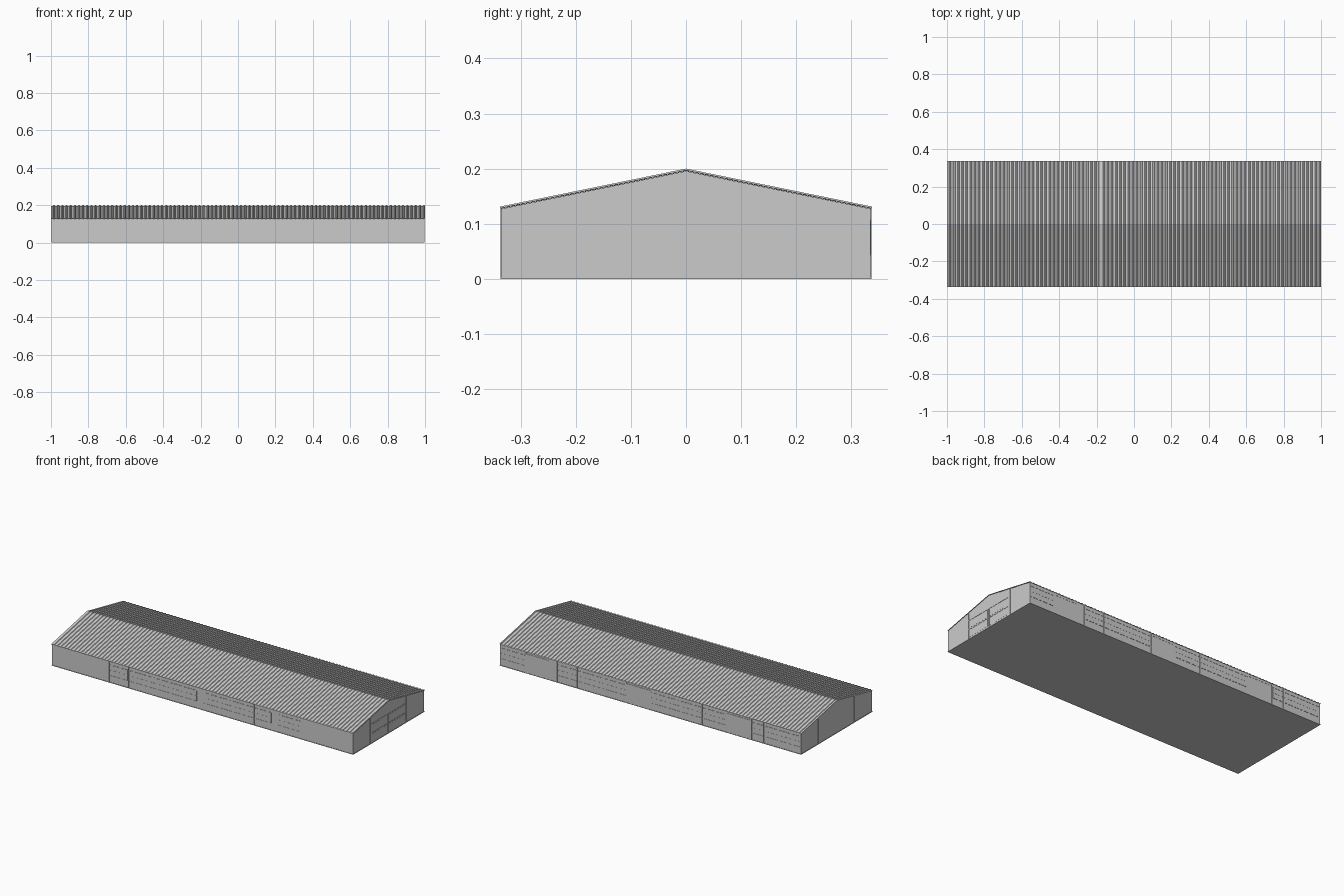
import bpy, bmesh

if "Cube" in bpy.data.objects:
    bpy.data.objects.remove(bpy.data.objects["Cube"])

grey = bpy.data.materials.new("light_grey")
grey.use_nodes = True
grey.diffuse_color = (0.6, 0.6, 0.6, 1)
grey.node_tree.nodes["Principled BSDF"].inputs["Base Color"].default_value = (0.6, 0.6, 0.6, 1)

HALF_X, HALF_Y = 0.996, 0.335      # outer wall faces
RIDGE, SLOPE = 0.2, 0.204


def roof_z(y):
    return RIDGE - SLOPE * abs(y)


def finish(name, bm):
    bmesh.ops.recalc_face_normals(bm, faces=bm.faces)
    mesh = bpy.data.meshes.new(name)
    bm.to_mesh(mesh)
    bm.free()
    mesh.materials.append(grey)
    obj = bpy.data.objects.new(name, mesh)
    bpy.context.collection.objects.link(obj)
    return obj


def boxes(name, spans):
    """One object made of boxes, each given as x, y and z ranges."""
    bm = bmesh.new()
    for span in spans:
        made = bmesh.ops.create_cube(bm, size=1)["verts"]
        for v in made:
            for axis, (low, high) in enumerate(span):
                v.co[axis] = low if v.co[axis] < 0 else high
    return finish(name, bm)


def on_long_wall(side, x0, x1, z0, z1, depth):
    y = sorted((side * (HALF_Y - 0.002), side * (HALF_Y + depth)))
    return ((x0, x1), y, (z0, z1))


def on_gable(side, y0, y1, z0, z1, depth):
    x = sorted((side * (HALF_X - 0.002), side * (HALF_X + depth)))
    return (x, (y0, y1), (z0, z1))


# Main hall: gabled profile extruded along its length
bm = bmesh.new()
gap = 0.0045
profile = [(-HALF_Y, 0.001), (HALF_Y, 0.001), (HALF_Y, roof_z(HALF_Y) - gap),
           (0, RIDGE - gap), (-HALF_Y, roof_z(HALF_Y) - gap)]
end = bm.faces.new([bm.verts.new((-HALF_X, y, z)) for y, z in profile])
moved = bmesh.ops.extrude_face_region(bm, geom=[end])["geom"]
bmesh.ops.translate(bm, vec=(2 * HALF_X, 0, 0),
                    verts=[v for v in moved if isinstance(v, bmesh.types.BMVert)])
bm.faces.new([v for v in bm.verts if v.co.x < 0]) if not any(
    all(v.co.x < 0 for v in f.verts) for f in bm.faces) else None
finish("hall_walls", bm)

# Floor slab
boxes("floor_slab", [((-0.998, 0.998), (-0.337, 0.337), (0, 0.003))])

# Ribbed sheet roof over both slopes
RIBS = 90
pitch = 2 / RIBS
section = [(0, 0), (0.5, 0), (0.62, 1), (0.88, 1)]
points = [(-1 + (i + u) * pitch, h) for i in range(RIBS) for u, h in section] + [(1, 0)]
bm = bmesh.new()
rows = [[bm.verts.new((x, y, roof_z(y) - 0.003 * (1 - h))) for x, h in points]
        for y in (-0.338, 0, 0.338)]
for a, b in zip(rows, rows[1:]):
    for i in range(len(points) - 1):
        bm.faces.new((a[i], a[i + 1], b[i + 1], b[i]))
roof = finish("ribbed_roof", bm)
sheet = roof.modifiers.new("sheet_thickness", "SOLIDIFY")
sheet.thickness = 0.001
sheet.offset = -1

# Long walls: posts, window panels and rails between them
TOP = roof_z(HALF_Y) - 0.005
front_posts = [-0.62, -0.49, -0.33, -0.033, 0.007, 0.173, 0.34, 0.46, 0.5, 0.65]
back_posts = [-0.747, -0.667, -0.5, -0.34, -0.173, 0, 0.16, 0.32, 0.487, 0.62, 0.667, 0.825]
doors = [(-0.667, -0.5), (0, 0.16), (0.667, 0.825)]

for label, side, posts, ends in (("front", -1, front_posts, []),
                                 ("back", 1, back_posts, [-0.99, 0.99])):
    boxes(label + "_posts", [on_long_wall(side, x - 0.003, x + 0.003, 0.003, TOP, 0.002)
                             for x in posts])
    stops = sorted(posts + ends)
    panels, rails = [], []
    for x0, x1 in zip(stops, stops[1:]):
        if x1 - x0 < 0.06 or (side > 0 and (x0, x1) in doors):
            continue
        panels.append(on_long_wall(side, x0 + 0.005, x1 - 0.005, 0.045, 0.105, 0.0006))
        for z in (0.043, 0.075, 0.107):
            rails.append(on_long_wall(side, x0, x1, z - 0.001, z + 0.001, 0.0013))
    boxes(label + "_window_panels", panels)
    boxes(label + "_window_rails", rails)

# Back doors with lintels
boxes("back_doors", [on_long_wall(1, a + 0.003, b - 0.003, 0.003, 0.112, 0.001)
                     for a, b in doors])
boxes("back_door_lintels", [on_long_wall(1, a, b, 0.112, 0.117, 0.002) for a, b in doors])

# Gable ends: tall posts on both, glazed bay on the left end
for label, side in (("left", 1), ("right", -1)):
    boxes(label + "_gable_posts",
          [on_gable(side, y - 0.005, y + 0.005, 0.003, roof_z(0.175) - 0.005, 0.002)
           for y in (-0.17, 0.17)])
boxes("left_gable_panels", [on_gable(1, y, y + 0.15, z, z + 0.043, 0.0006)
                            for y in (-0.16, 0.01) for z in (0.012, 0.067)])
boxes("left_gable_rails", [on_gable(1, -0.165, 0.165, z, z + 0.005, 0.0015)
                           for z in (0.058, 0.113)])
boxes("left_gable_mullion", [on_gable(1, -0.003, 0.003, 0.003, 0.115, 0.0013)])
